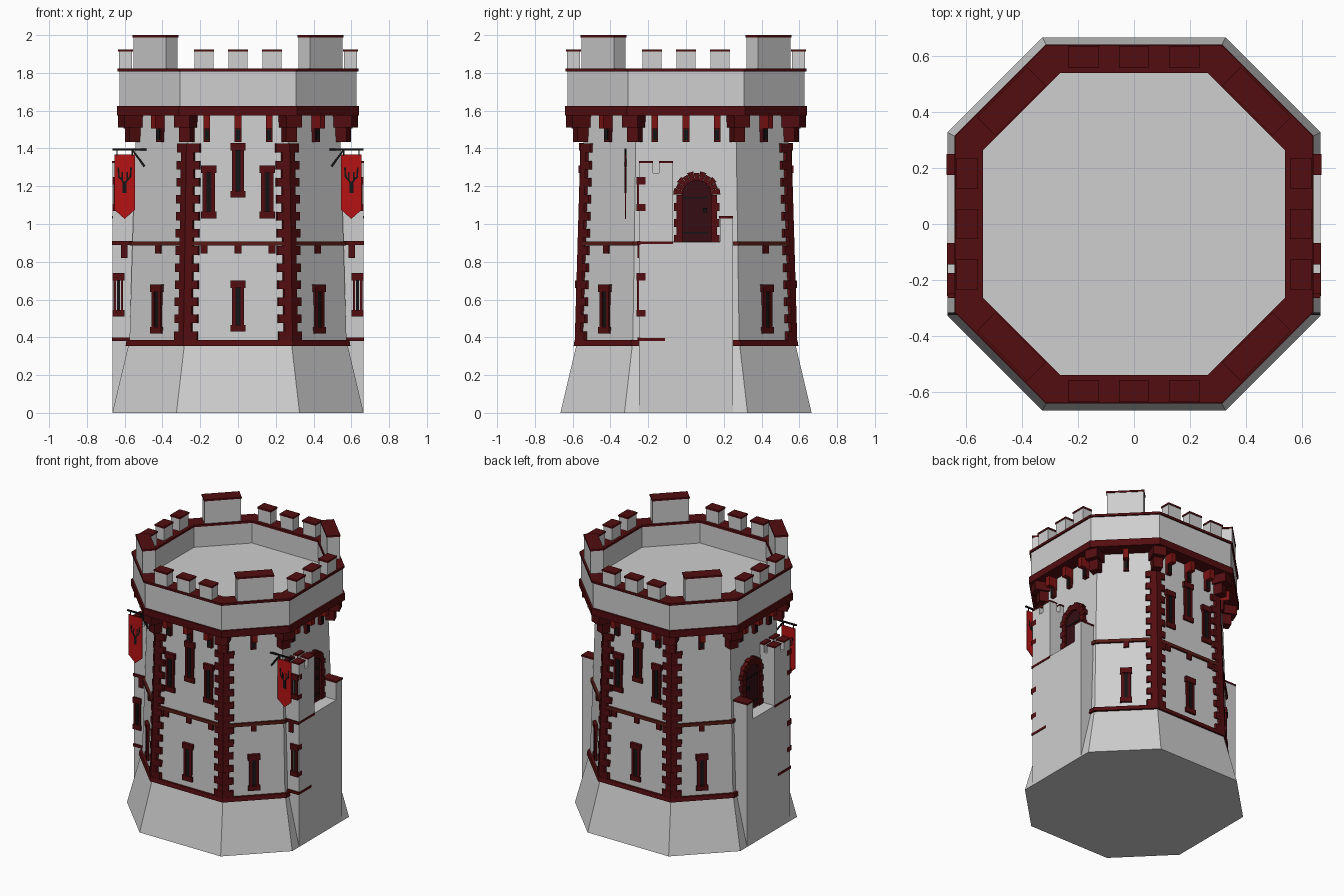
import bpy, bmesh, math
from mathutils import Matrix, Vector

cube = bpy.data.objects.get("Cube")
if cube:
    bpy.data.objects.remove(cube, do_unlink=True)

COLOURS = {
    "pale_stone": (0.62, 0.62, 0.62),
    "dark_red_stone": (0.085, 0.004, 0.005),
    "corbel_red": (0.2, 0.006, 0.006),
    "brown_red_band": (0.1, 0.012, 0.008),
    "banner_red": (0.47, 0.006, 0.007),
    "door_wood": (0.035, 0.004, 0.006),
    "black_iron": (0.007, 0.007, 0.007),
}
mats = {}
for name, rgb in COLOURS.items():
    m = bpy.data.materials.new(name)
    m.use_nodes = True
    m.diffuse_color = (*rgb, 1)
    bsdf = m.node_tree.nodes["Principled BSDF"]
    bsdf.inputs["Base Color"].default_value = (*rgb, 1)
    bsdf.inputs["Roughness"].default_value = 0.9
    mats[name] = m

parts = {}


def part(name, mat, mirror=False):
    parts[name] = (bmesh.new(), mat, mirror)
    return parts[name][0]


def finish_parts():
    for name, (bm, mat, mirror) in parts.items():
        bmesh.ops.recalc_face_normals(bm, faces=bm.faces)
        me = bpy.data.meshes.new(name)
        bm.to_mesh(me)
        bm.free()
        me.materials.append(mats[mat])
        ob = bpy.data.objects.new(name, me)
        bpy.context.collection.objects.link(ob)
        if mirror:
            ob.modifiers.new("mirror", 'MIRROR').use_mirror_merge = False


# Octagon with slightly longer cardinal sides; corner k joins side k and k + 1
RATIO = 0.49


def corner(k, h):
    c = h * RATIO
    x, y = (c, -h) if k % 2 == 0 else (h, -c)
    return Matrix.Rotation(math.pi / 2 * (k // 2), 2) @ Vector((x, y))


def tangent(k):
    return Vector((math.cos(k * math.pi / 4), math.sin(k * math.pi / 4)))


def wall_half(z):
    return 0.575 - 0.03 * (z - 0.36)


def side_dist(k, h):
    return h if k % 2 == 0 else h * (1 + RATIO) / math.sqrt(2)


def octagon(bm, profile, closed=False):
    rings = [[bm.verts.new((*corner(k, h), z)) for k in range(8)] for h, z in profile]
    pairs = list(zip(rings, rings[1:])) + ([(rings[-1], rings[0])] if closed else [])
    for a, b in pairs:
        for i in range(8):
            j = (i + 1) % 8
            bm.faces.new((a[i], a[j], b[j], b[i]))
    if not closed:
        bm.faces.new(rings[0])
        bm.faces.new(rings[-1])


def prism(bm, pts, a, b, frame=Matrix()):
    lo = [bm.verts.new(frame @ Vector((*p, a))) for p in pts]
    hi = [bm.verts.new(frame @ Vector((*p, b))) for p in pts]
    bm.faces.new(lo)
    bm.faces.new(hi)
    for i in range(len(pts)):
        j = (i + 1) % len(pts)
        bm.faces.new((lo[i], lo[j], hi[j], hi[i]))


def side_frame(k):
    # local x runs along side k, y goes up, z points outward
    return Matrix.Rotation(k * math.pi / 4, 4, 'Z') @ Matrix.Rotation(math.pi / 2, 4, 'X')


def slab(bm, k, u0, u1, z0, z1, d0, d1):
    prism(bm, [(u0, z0), (u1, z0), (u1, z1), (u0, z1)], d0, d1, side_frame(k))


def stroke(bm, k, p, q, w, d0, d1):
    p, q = Vector(p), Vector(q)
    n = (q - p).normalized().orthogonal() * w / 2
    prism(bm, [p - n, q - n, q + n, p + n], d0, d1, side_frame(k))


# Main masonry
octagon(part("plinth", "pale_stone"), [(0.665, 0), (0.58, 0.36)])
octagon(part("tower_wall", "pale_stone"), [(wall_half(0.36), 0.36), (wall_half(1.6), 1.6)])
octagon(part("parapet", "pale_stone"),
        [(0.628, 1.61), (0.628, 1.815), (0.542, 1.815), (0.542, 1.66)])
octagon(part("parapet_base_band", "dark_red_stone"), [(0.64, 1.575), (0.64, 1.625)])
octagon(part("parapet_coping", "dark_red_stone"),
        [(0.638, 1.808), (0.638, 1.824), (0.538, 1.824), (0.538, 1.808)], closed=True)
octagon(part("lower_band", "dark_red_stone"), [(0.595, 0.355), (0.59, 0.385)])
octagon(part("middle_band", "brown_red_band"), [(0.573, 0.885), (0.573, 0.908)])

# Merlons: three small on each cardinal side, one large on each diagonal
merlons, caps = part("merlons", "pale_stone"), part("merlon_caps", "dark_red_stone")
for k in range(8):
    if k % 2 == 0:
        spots, w, top, d0, d1 = (-0.18, 0, 0.18), 0.05, 1.925, 0.56, 0.63
    else:
        spots, w, top, d0, d1 = (0,), 0.122, 2.0, 0.575, 0.66
    for u in spots:
        slab(merlons, k, u - w, u + w, 1.82, top - 0.012, d0, d1)
        slab(caps, k, u - w - 0.004, u + w + 0.004, top - 0.012, top, d0 - 0.004, d1 + 0.004)

# Corbels under the parapet, with small slits beneath
corbels = part("small_corbels", "corbel_red")
corbel_feet, slits = part("corbel_feet", "dark_red_stone"), part("corbel_slits", "black_iron")
brackets = part("band_brackets", "dark_red_stone")
for k in range(8):
    d = side_dist(k, wall_half(1.5))
    for u in ((-0.165, 0, 0.165) if k % 2 == 0 else (0,)):
        slab(corbels, k, u - 0.018, u + 0.018, 1.505, 1.58, d - 0.03, d + 0.065)
        slab(corbel_feet, k, u - 0.018, u + 0.018, 1.435, 1.51, d - 0.03, d + 0.025)
        slab(slits, k, u - 0.011, u + 0.011, 1.445, 1.5, d, d + 0.029)
    d = side_dist(k, wall_half(0.87))
    for u in ((-0.18, 0, 0.18) if k % 2 == 0 else (0,)):
        if k not in (2, 6):
            slab(brackets, k, u - 0.018, u + 0.018, 0.845, 0.887, d - 0.03, d + 0.014)

# Stepped corner corbels
corner_corbels = part("corner_corbels", "dark_red_stone")
for k in range(8):
    v = corner(k, 0.54)
    out = tangent(k + 0.5 - 2)
    along = tangent(k + 0.5)
    for z0, z1, w, reach in ((1.51, 1.58, 0.045, 0.085), (1.435, 1.515, 0.032, 0.05)):
        a, b = v - out * 0.05, v + out * reach
        prism(corner_corbels, [a - along * w, b - along * w, b + along * w, a + along * w], z0, z1)

# Quoins on the corners of the front and back walls
quoins = part("quoins", "dark_red_stone")
COUNT = 23
step = (1.425 - 0.385) / COUNT
for k in (0, 3, 4, 7):
    for i in range(COUNT):
        z = 0.385 + i * step
        reach = 0.07 if i % 2 == 0 else 0.04
        vo, vi = corner(k, wall_half(z) + 0.014), corner(k, wall_half(z) - 0.02)
        t1, t2 = -tangent(k) * reach, tangent(k + 1) * reach
        prism(quoins, [vo, vo + t2, vi + t2, vi, vi + t1, vo + t1], z, z + step)

# Arrow-slit windows
frames, panes = part("window_frames", "dark_red_stone"), part("window_recesses", "door_wood")
bars = part("window_slits", "black_iron")


def window(k, u, z0, z1, d=None, w=0.04, bms=None):
    fr, pane, bar = bms or (frames, panes, bars)
    d = d or side_dist(k, wall_half((z0 + z1) / 2))
    for a, b in ((z0, z0 + 0.035), (z1 - 0.04, z1)):
        slab(fr, k, u - w, u + w, a, b, d - 0.03, d + 0.018)
    for s in (-1, 1):
        e = sorted((u + s * w * 0.8, u + s * w * 0.4))
        slab(fr, k, *e, z0 + 0.03, z1 - 0.03, d - 0.03, d + 0.014)
    slab(pane, k, u - w * 0.45, u + w * 0.45, z0 + 0.03, z1 - 0.03, d - 0.03, d + 0.007)
    slab(bar, k, u - w * 0.25, u + w * 0.25, z0 + 0.035, z1 - 0.04, d - 0.03, d + 0.01)


for k in (0, 4):
    window(k, 0, 0.43, 0.70)
    window(k, 0, 1.14, 1.43)
    window(k, -0.155, 1.03, 1.31)
    window(k, 0.155, 1.03, 1.31)
for k in (1, 3, 5, 7):
    window(k, 0, 0.42, 0.68)

# Side bastion: landing, turret block at the front, low wall at the back
bastion = part("side_bastion", "pale_stone", True)
slab(bastion, 2, -0.07, 0.18, 0, 0.905, 0.45, 0.664)
slab(bastion, 2, -0.248, -0.07, 0, 1.27, 0.45, 0.664)
slab(bastion, 2, 0.18, 0.248, 0, 1.032, 0.45, 0.664)
trim = part("bastion_trim", "dark_red_stone", True)
slab(trim, 2, 0.174, 0.25, 1.03, 1.042, 0.5, 0.668)
for u in (-0.248, -0.142):
    for d in (0.52, 0.604):
        slab(bastion, 2, u, u + 0.072, 1.265, 1.325, d, d + 0.06)
        slab(trim, 2, u - 0.002, u + 0.074, 1.323, 1.333, d - 0.002, d + 0.062)
slab(trim, 0, 0.56, 0.666, 0.38, 0.4, 0.24, 0.256)
slab(trim, 2, -0.25, -0.11, 0.38, 0.397, 0.65, 0.667)
slab(trim, 0, 0.55, 0.666, 0.89, 0.91, 0.24, 0.256)
slab(trim, 2, -0.25, -0.07, 0.893, 0.908, 0.65, 0.667)
slab(trim, 0, 0.585, 0.62, 0.82, 0.89, 0.24, 0.256)
bastion_window = (part("bastion_window_frames", "dark_red_stone", True),
                  part("bastion_window_recesses", "pale_stone", True),
                  part("bastion_window_slits", "black_iron", True))
for z0, z1 in ((0.51, 0.74), (1.07, 1.25)):
    window(0, 0.633, z0, z1, 0.245, 0.031, bastion_window)

# Arched side door
DOOR_Y, SPRING, R = 0.057, 1.155, 0.082
D = wall_half(1.1)
arc = [math.pi * i / 12 for i in range(13)]
leaf = [(DOOR_Y + R, 0.9)] + [(DOOR_Y + R * math.cos(a), SPRING + R * math.sin(a)) for a in arc]
leaf.append((DOOR_Y - R, 0.9))
prism(part("door_leaf", "door_wood", True), leaf, D - 0.03, D + 0.012, side_frame(2))
surround = part("door_surround", "dark_red_stone", True)
for i in range(11):
    a, half = math.pi * (i + 0.5) / 11, math.pi / 23
    ro = 0.125 if i % 2 == 0 else 0.117
    pts = [(DOOR_Y + r * math.cos(t), SPRING + r * math.sin(t))
           for r, t in ((R - 0.007, a - half), (ro, a - half), (ro, a + half), (R - 0.007, a + half))]
    prism(surround, pts, D - 0.03, D + 0.026, side_frame(2))
for i in range(6):
    z = 0.9 + i * 0.0425
    w = 0.121 if i % 2 == 0 else 0.108
    for s in (-1, 1):
        e = sorted((DOOR_Y + s * 0.075, DOOR_Y + s * w))
        slab(surround, 2, *e, z, z + 0.041, D - 0.03, D + 0.026)
ironwork = part("door_ironwork", "black_iron", True)
for z in (0.95, 1.135):
    slab(ironwork, 2, DOOR_Y - 0.075, DOOR_Y + 0.06, z, z + 0.008, D, D + 0.016)
slab(ironwork, 2, 0.09, 0.112, 1.062, 1.084, D, D + 0.024)

# Hanging banners on the front diagonal walls
pole = part("banner_pole", "black_iron", True)
slab(pole, 0, 0.48, 0.665, 1.39, 1.4, 0.315, 0.325)
stroke(pole, 0, (0.495, 1.305), (0.56, 1.393), 0.01, 0.315, 0.325)
for u in (0.56, 0.64):
    slab(pole, 0, u - 0.003, u + 0.003, 1.36, 1.395, 0.317, 0.323)
cloth = [(0.546, 1.368), (0.546, 1.075), (0.6, 1.027), (0.654, 1.075), (0.654, 1.368)]
prism(part("banner_cloth", "banner_red", True), cloth, 0.317, 0.323, side_frame(0))
device = part("banner_fork", "black_iron", True)
stroke(device, 0, (0.6, 1.165), (0.6, 1.225), 0.022, 0.3155, 0.3245)
for s in (-1, 1):
    for p, q in (((0, 1.215), (0.03, 1.25)), ((0.03, 1.245), (0.034, 1.3)), ((0.014, 1.23), (0.013, 1.275))):
        stroke(device, 0, (0.6 + s * p[0], p[1]), (0.6 + s * q[0], q[1]), 0.009, 0.3155, 0.3245)

finish_parts()
